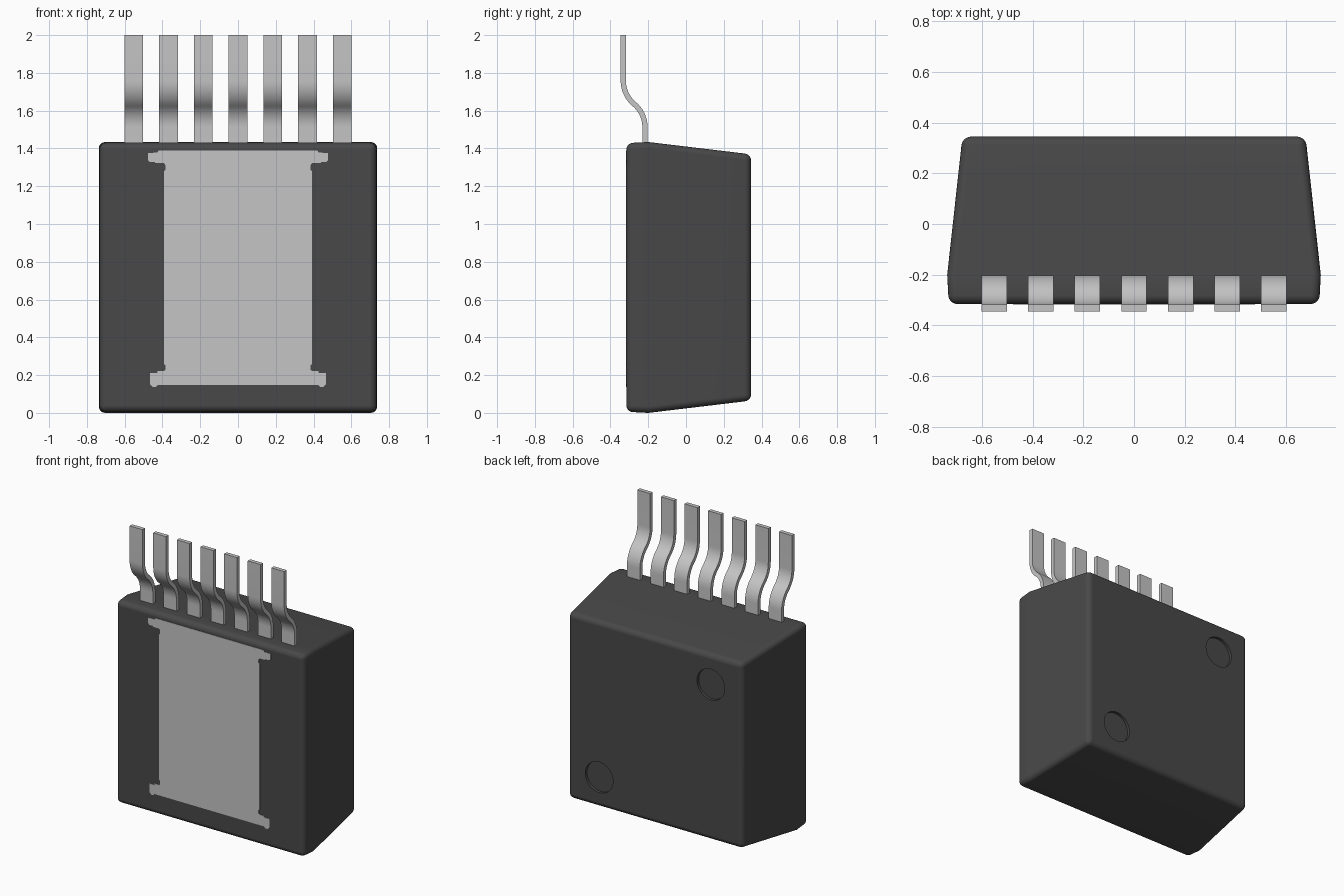
import bpy, bmesh, math
from mathutils import Matrix

cube = bpy.data.objects.get("Cube")
if cube:
    bpy.data.objects.remove(cube, do_unlink=True)


def material(name, value):
    m = bpy.data.materials.new(name)
    m.use_nodes = True
    colour = (value, value, value, 1)
    m.diffuse_color = colour
    m.node_tree.nodes["Principled BSDF"].inputs["Base Color"].default_value = colour
    return m


black = material("black plastic", 0.065)
metal = material("grey metal", 0.56)


def add_object(name, bm, mat):
    bmesh.ops.recalc_face_normals(bm, faces=bm.faces)
    mesh = bpy.data.meshes.new(name)
    bm.to_mesh(mesh)
    bm.free()
    mesh.materials.append(mat)
    ob = bpy.data.objects.new(name, mesh)
    bpy.context.collection.objects.link(ob)
    return ob


def activate(ob):
    bpy.ops.object.select_all(action='DESELECT')
    ob.select_set(True)
    bpy.context.view_layer.objects.active = ob


def extrude_outline(bm, points, vector):
    face = bm.faces.new([bm.verts.new(p) for p in points])
    out = bmesh.ops.extrude_face_region(bm, geom=[face])
    verts = [g for g in out["geom"] if isinstance(g, bmesh.types.BMVert)]
    bmesh.ops.translate(bm, verts=verts, vec=vector)


# Moulded body: three rectangular sections lofted from front to back
MID_Z = 0.717
bm = bmesh.new()
rings = []
for y, hx, hz in ((-0.316, 0.731, 0.711), (-0.2, 0.737, 0.717), (0.345, 0.677, 0.652)):
    rings.append([bm.verts.new((sx * hx, y, MID_Z + sz * hz))
                  for sx, sz in ((-1, -1), (1, -1), (1, 1), (-1, 1))])
for a, b in zip(rings, rings[1:]):
    for i in range(4):
        j = (i + 1) % 4
        bm.faces.new((a[i], a[j], b[j], b[i]))
bm.faces.new(rings[0])
bm.faces.new(rings[-1])
body = add_object("body", bm, black)

bevel = body.modifiers.new("rounded edges", 'BEVEL')
bevel.width = 0.034
bevel.segments = 5
bevel.limit_method = 'ANGLE'
bevel.angle_limit = math.radians(30)

# Two shallow round ejector marks in the back
bm = bmesh.new()
for x, z in ((-0.435, MID_Z + 0.443), (0.435, MID_Z - 0.443)):
    bmesh.ops.create_cone(bm, cap_ends=True, segments=40, radius1=0.108, radius2=0.108,
                          depth=0.1, matrix=Matrix.Translation((x, 0.375, z))
                          @ Matrix.Rotation(math.pi / 2, 4, 'X'))
cutter = add_object("mark_cutter", bm, black)
cutter.hide_render = True
cut = body.modifiers.new("ejector marks", 'BOOLEAN')
cut.operation = 'DIFFERENCE'
cut.solver = 'EXACT'
cut.object = cutter
activate(body)
for mod in ("rounded edges", "ejector marks"):
    bpy.ops.object.modifier_apply(modifier=mod)
bpy.data.objects.remove(cutter, do_unlink=True)
bpy.ops.object.shade_smooth_by_angle(angle=math.radians(30))
weighted = body.modifiers.new("flat panels", 'WEIGHTED_NORMAL')
weighted.keep_sharp = True

# Exposed heat pad: right half outline, mirrored
half = [(0.425, 0.148), (0.435, 0.137), (0.452, 0.137), (0.467, 0.152), (0.467, 0.212),
        (0.428, 0.212), (0.426, 0.222), (0.392, 0.222), (0.384, 0.228), (0.384, 0.254),
        (0.392, 0.258), (0.392, 0.29 + 0.99), (0.384, 1.288), (0.384, 1.312),
        (0.392, 1.322), (0.437, 1.322), (0.44, 1.328), (0.468, 1.328), (0.477, 1.338),
        (0.477, 1.376), (0.427, 1.378), (0.422, 1.388)]
outline = half + [(-x, z) for x, z in reversed(half)]
bm = bmesh.new()
extrude_outline(bm, [(x, -0.318, z) for x, z in outline], (0, 0.006, 0))
add_object("heat_pad", bm, metal)

# Bent leads: S-shaped centre line thickened into a strip
R, TURN, THICK, WIDTH, STEPS = 0.161, math.radians(50), 0.028, 0.1, 10
Y0, Z0 = -0.217, 1.512
RISE, SHIFT = 2 * R * math.sin(TURN), 2 * R * (1 - math.cos(TURN))
centre = [(Y0, 1.36, 0)]
for i in range(STEPS + 1):
    a = TURN * i / STEPS
    centre.append((Y0 - R * (1 - math.cos(a)), Z0 + R * math.sin(a), a))
for i in range(STEPS - 1, -1, -1):
    a = TURN * i / STEPS
    centre.append((Y0 - SHIFT + R * (1 - math.cos(a)), Z0 + RISE - R * math.sin(a), a))
centre.append((Y0 - SHIFT, 2.0, 0))


def side(s):
    h = s * THICK / 2
    return [(-WIDTH / 2, y + h * math.cos(a), z + h * math.sin(a)) for y, z, a in centre]


bm = bmesh.new()
extrude_outline(bm, side(1) + side(-1)[::-1], (WIDTH, 0, 0))
lead = add_object("lead_1", bm, metal)
activate(lead)
bpy.ops.object.shade_smooth_by_angle(angle=math.radians(30))
lead.location.x = -3 * 0.184
for n in range(1, 7):
    copy = bpy.data.objects.new(f"lead_{n + 1}", lead.data)
    copy.location.x = (n - 3) * 0.184
    bpy.context.collection.objects.link(copy)
